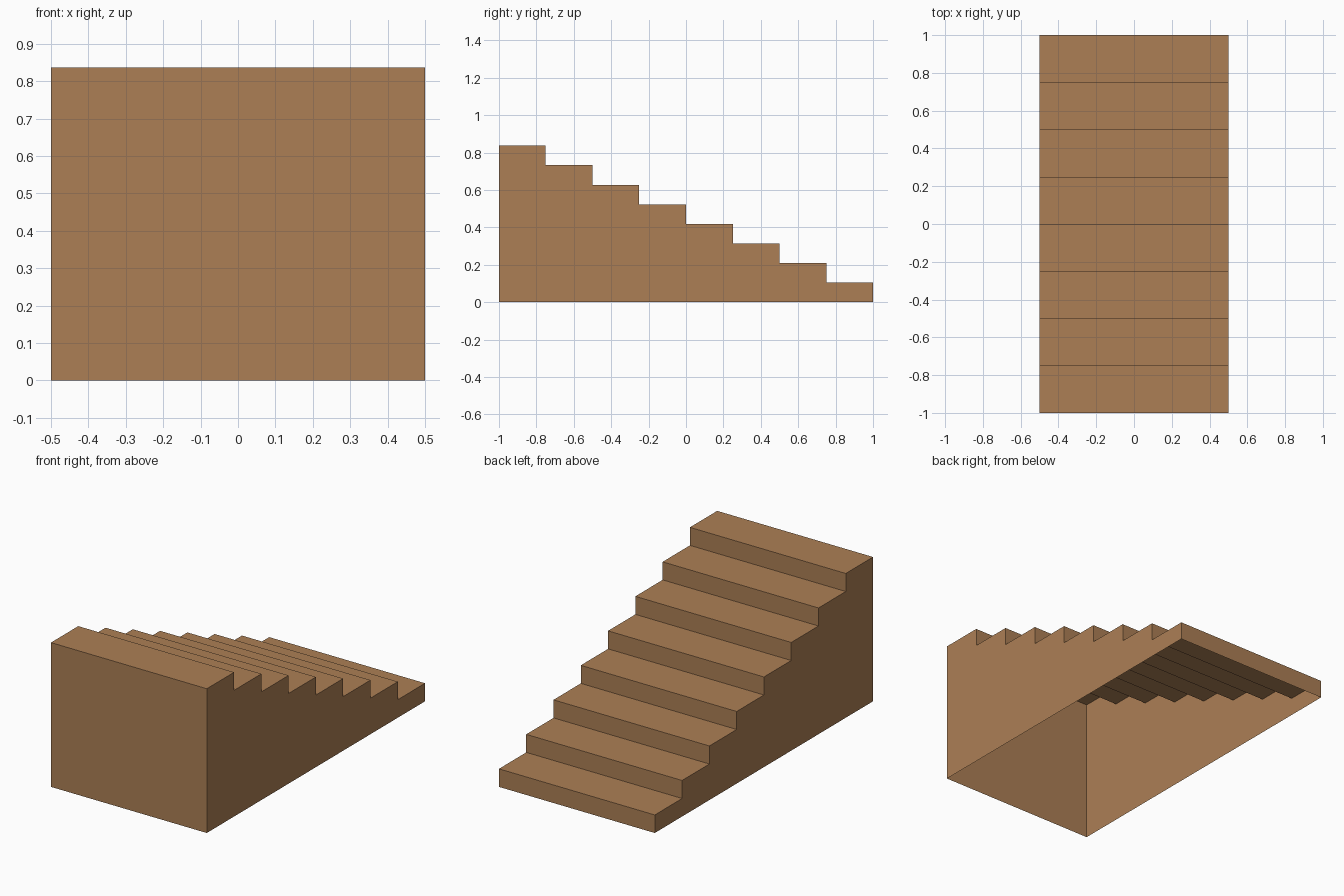
import bpy, bmesh

if "Cube" in bpy.data.objects:
    bpy.data.objects.remove(bpy.data.objects["Cube"])

STEPS, RUN, RISE, HALF_W = 8, 0.25, 0.1046, 0.5

wood = bpy.data.materials.new("brown wood")
wood.diffuse_color = (0.413, 0.212, 0.091, 1)
wood.use_nodes = True
wood.node_tree.nodes["Principled BSDF"].inputs["Base Color"].default_value = wood.diffuse_color

# Stepped side profile, from the tall front foot over the treads to the low back foot
profile = [(-1.0, 0.0)]
for i in range(STEPS):
    z = (STEPS - i) * RISE
    profile += [(-1.0 + i * RUN, z), (-1.0 + (i + 1) * RUN, z)]
profile.append((1.0, 0.0))

bm = bmesh.new()
left = [bm.verts.new((-HALF_W, y, z)) for y, z in profile]
right = [bm.verts.new((HALF_W, y, z)) for y, z in profile]

# Tall wall, treads and risers; the underside stays open
for i in range(len(profile) - 1):
    bm.faces.new((left[i], right[i], right[i + 1], left[i + 1]))

# Stepped side walls
bm.faces.new(left)
bm.faces.new(right[::-1])

mesh = bpy.data.meshes.new("staircase")
bm.to_mesh(mesh)
bm.free()
mesh.materials.append(wood)
bpy.context.collection.objects.link(bpy.data.objects.new("staircase", mesh))
